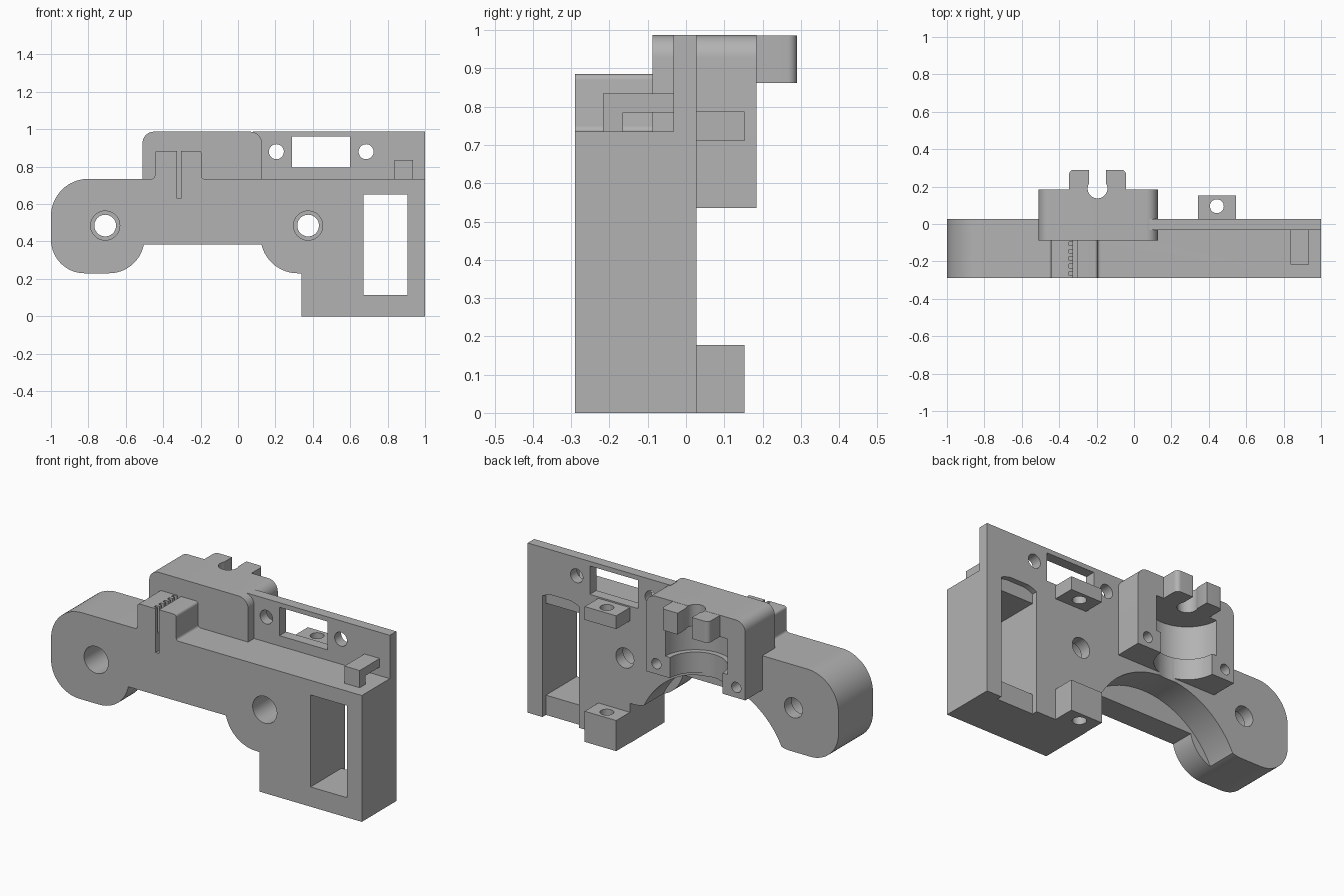
import bpy, bmesh
from math import cos, sin, radians

cube = bpy.data.objects.get("Cube")
if cube:
    bpy.data.objects.remove(cube, do_unlink=True)

grey = bpy.data.materials.new("plain grey")
grey.use_nodes = True
grey.diffuse_color = (0.45, 0.45, 0.45, 1)
grey.node_tree.nodes["Principled BSDF"].inputs["Base Color"].default_value = (0.45, 0.45, 0.45, 1)


def arc(cx, cy, r, start, end, n=16):
    angles = [radians(start + (end - start) * i / n) for i in range(n + 1)]
    return [(cx + r * cos(a), cy + r * sin(a)) for a in angles]


def circle(cx, cy, r, n=48):
    return arc(cx, cy, r, 0, 360, n)[:-1]


def rect(x0, x1, y0, y1):
    return [(x0, y0), (x1, y0), (x1, y1), (x0, y1)]


def prism(name, outline, axis, lo, hi):
    """Extrude an outline along y (outline in x, z), z (x, y) or x (y, z)."""
    place = {"y": lambda a, b, d: (a, d, b),
             "z": lambda a, b, d: (a, b, d),
             "x": lambda a, b, d: (d, a, b)}[axis]
    bm = bmesh.new()
    ends = [[bm.verts.new(place(a, b, d)) for a, b in outline] for d in (lo, hi)]
    bm.faces.new(ends[0])
    bm.faces.new(ends[1])
    for i in range(len(outline)):
        j = (i + 1) % len(outline)
        bm.faces.new((ends[0][i], ends[0][j], ends[1][j], ends[1][i]))
    bmesh.ops.recalc_face_normals(bm, faces=bm.faces)
    mesh = bpy.data.meshes.new(name)
    bm.to_mesh(mesh)
    bm.free()
    mesh.materials.append(grey)
    obj = bpy.data.objects.new(name, mesh)
    bpy.context.collection.objects.link(obj)
    return obj


def activate(obj):
    bpy.ops.object.select_all(action="DESELECT")
    obj.select_set(True)
    bpy.context.view_layer.objects.active = obj


def cut(targets, outline, axis, lo, hi):
    cutter = prism("cutter", outline, axis, lo, hi)
    cutter.hide_render = True
    for obj in targets:
        mod = obj.modifiers.new("cut", "BOOLEAN")
        mod.operation = "DIFFERENCE"
        mod.solver = "EXACT"
        mod.object = cutter
        activate(obj)
        bpy.ops.object.modifier_apply(modifier=mod.name)
    bpy.data.objects.remove(cutter, do_unlink=True)


FRONT, BACK, TOP = -0.29, 0.027, 0.735
MID = -0.195

# Main body with two rounded lobes and a square end
outline = (arc(-0.8, 0.535, 0.2, 90, 180) + arc(-0.82, 0.41, 0.18, 180, 270)
           + arc(-0.69, 0.42, 0.19, 270, 349) + arc(0.32, 0.43, 0.2, 193, 270)
           + [(0.34, 0.23), (0.34, 0), (1, 0), (1, TOP)])
body = prism("main_body", outline, "y", FRONT, BACK)

# Motor clearance behind the front wall
cut([body], circle(-0.19, 0.03, 0.49, 96), "y", -0.15, 0.1)

# Stepped screw holes
for x in (-0.71, 0.375):
    cut([body], circle(x, 0.485, 0.058), "y", -0.4, 0.1)
    cut([body], circle(x, 0.485, 0.078), "y", -0.4, -0.04)

# Tall window and the shallow arched recess behind it
cut([body], rect(0.67, 0.905, 0.115, 0.65), "y", -0.4, 0.1)
recess = [(0.67, -0.1), (0.905, -0.1)] + arc(0.7875, 0.46, 0.272, 64.4, 115.6)
cut([body], recess, "y", -0.005, 0.1)

# Thin upright plate with window and two holes
plate = prism("upright_plate", rect(0.08, 1, TOP - 0.01, 0.987), "y", -0.033, BACK)
cut([plate], rect(0.29, 0.6, 0.795, 0.96), "y", -0.2, 0.2)
for x in (0.205, 0.685):
    cut([plate], circle(x, 0.88, 0.04), "y", -0.2, 0.2)

# Raised holder block
block_outline = ([(-0.51, 0.535), (0.127, 0.535)]
                 + arc(0.067, 0.927, 0.06, 0, 90, 10) + arc(-0.45, 0.927, 0.06, 90, 180, 10))
block = prism("holder_block", block_outline, "y", -0.088, 0.184)

# Two fingers reaching back from the block
r = 0.025
left, right, back = MID - 0.152, MID + 0.152, 0.29
finger_outline = ([(left, 0.16), (right, 0.16)]
                  + arc(right - r, back - r, r, 0, 90, 8) + arc(left + r, back - r, r, 90, 180, 8))
fingers = prism("holder_fingers", finger_outline, "z", 0.862, 0.986)

# Round cavity with a smaller lower ring, then the finger slot
cut([block, body], circle(MID, 0.19, 0.2, 64), "z", 0.655, 0.862)
cut([block, body], circle(MID, 0.19, 0.17, 64), "z", 0.45, 0.7)
cut([block, fingers], circle(MID, 0.19, 0.053), "z", 0.8, 1.1)
cut([block, fingers], rect(MID - 0.046, MID + 0.046, 0.19, 0.4), "z", 0.8, 1.1)

# Small screw holes in the block's back corners
for x in (MID - 0.257, MID + 0.257):
    cut([block], circle(x, 0.595, 0.03, 32), "y", 0.05, 0.3)

# Slotted cable clip with rounded top and flared base
q = 0.015
clip_outline = ([(-0.46, TOP - 0.01), (-0.18, TOP - 0.01), (-0.18, TOP)]
                + arc(-0.18, TOP + q, q, 270, 180, 6)
                + arc(-0.195 - q, 0.885 - q, q, 0, 90, 6) + arc(-0.445 + q, 0.885 - q, q, 90, 180, 6)
                + arc(-0.46, TOP + q, q, 0, -90, 6))
clip = prism("cable_clip", clip_outline, "y", FRONT, -0.08)
cut([clip, body], rect(-0.327, -0.305, 0.63, 1), "y", -0.4, -0.088)
for i in range(5):
    y = -0.275 + i * 0.04
    cut([clip], rect(-0.348, -0.32, y, y + 0.02), "z", TOP, 1)

# L-shaped hook in front of the plate
hook = [(-0.217, TOP - 0.01), (-0.165, TOP - 0.01), (-0.165, 0.785),
        (-0.03, 0.785), (-0.03, 0.835), (-0.217, 0.835)]
prism("cable_hook", hook, "x", 0.837, 0.935)

# Two drilled mounting tabs on the back
for name, lo, hi in (("upper_tab", 0.71, 0.787), ("lower_tab", 0, 0.178)):
    tab = prism(name, rect(0.342, 0.545, 0.01, 0.153), "z", lo, hi)
    cut([tab], circle(0.443, 0.095, 0.037), "z", lo - 0.1, hi + 0.1)

# Smooth round walls, keep the edges sharp
for obj in bpy.context.collection.objects:
    if obj.type == "MESH" and obj.data.materials and obj.data.materials[0] == grey:
        activate(obj)
        bpy.ops.object.shade_smooth_by_angle(angle=radians(30))
